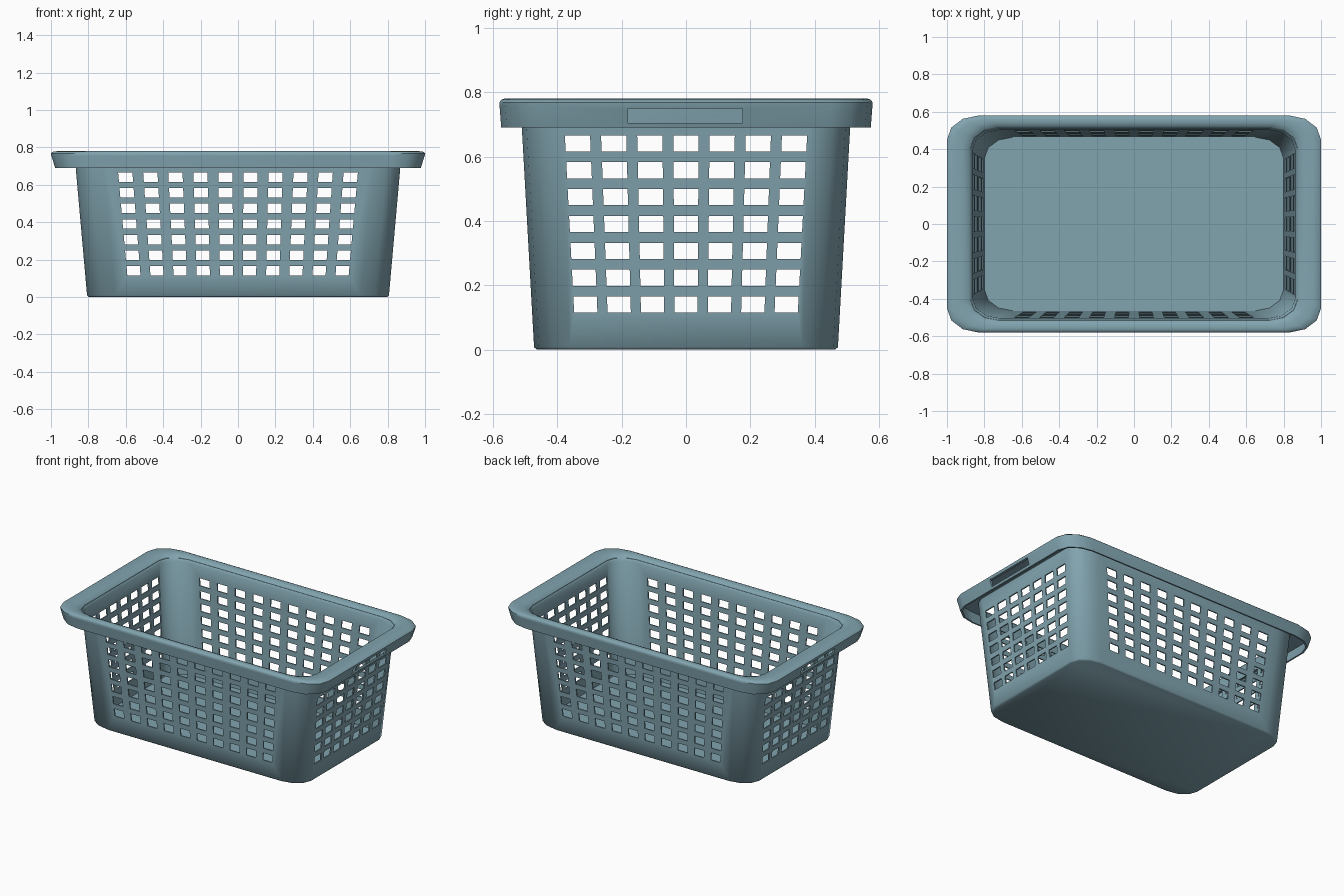
import bpy, bmesh, math

if "Cube" in bpy.data.objects:
    bpy.data.objects.remove(bpy.data.objects["Cube"])

SEG = 3  # segments per rounded corner


def ring(bm, hx, hy, z, rx, ry):
    """Rounded rectangle loop of vertices."""
    out = []
    for q, (sx, sy) in enumerate([(1, 1), (-1, 1), (-1, -1), (1, -1)]):
        for i in range(SEG + 1):
            a = math.pi / 2 * (q + i / SEG)
            out.append(bm.verts.new((sx * (hx - rx) + rx * math.cos(a),
                                     sy * (hy - ry) + ry * math.sin(a), z)))
    return out


def finish(bm, name):
    bmesh.ops.recalc_face_normals(bm, faces=bm.faces)
    me = bpy.data.meshes.new(name)
    bm.to_mesh(me)
    bm.free()
    ob = bpy.data.objects.new(name, me)
    bpy.context.collection.objects.link(ob)
    return ob


def box(bm, x0, x1, y0, y1, z0, z1):
    vs = bmesh.ops.create_cube(bm, size=1)["verts"]
    for v in vs:
        v.co = ((x0 + x1) / 2 + v.co.x * (x1 - x0),
                (y0 + y1) / 2 + v.co.y * (y1 - y0),
                (z0 + z1) / 2 + v.co.z * (z1 - z0))
    return vs


# Thin basket shell: half width, half depth, height, corner radii; from the
# flat underside up the wall, over the rim lip, and down to the inner floor
profile = [
    (0.798, 0.463, 0.000, 0.15, 0.11),
    (0.807, 0.472, 0.008, 0.15, 0.11),
    (0.874, 0.514, 0.762, 0.15, 0.11),
    (0.982, 0.567, 0.762, 0.16, 0.125),
    (0.966, 0.564, 0.690, 0.16, 0.125),
    (0.977, 0.574, 0.690, 0.17, 0.13),
    (0.998, 0.579, 0.755, 0.17, 0.13),
    (1.000, 0.580, 0.768, 0.17, 0.13),
    (0.990, 0.573, 0.777, 0.17, 0.13),
    (0.960, 0.560, 0.781, 0.165, 0.125),
    (0.915, 0.540, 0.779, 0.16, 0.12),
    (0.880, 0.520, 0.770, 0.15, 0.11),
    (0.864, 0.505, 0.745, 0.15, 0.11),
    (0.799, 0.464, 0.010, 0.15, 0.11),
]
bm = bmesh.new()
rings = [ring(bm, *p) for p in profile]
n = len(rings[0])
for a, b in zip(rings, rings[1:]):
    for i in range(n):
        j = (i + 1) % n
        bm.faces.new((a[i], a[j], b[j], b[i]))
bm.faces.new(rings[0])
bm.faces.new(rings[-1])
basket = finish(bm, "laundry_basket")


# Vent cutters: tapered grids of bars running through both opposite walls
def vent_cutter(name, cols, pitch, width, reach, along_x):
    bm = bmesh.new()
    for r in range(7):
        z = 0.14 + r * 0.0835
        for c in range(cols):
            u = (c - (cols - 1) / 2) * pitch
            lo, hi = u - width / 2, u + width / 2
            if along_x:
                vs = box(bm, -reach, reach, lo, hi, z - 0.025, z + 0.025)
            else:
                vs = box(bm, lo, hi, -reach, reach, z - 0.025, z + 0.025)
            for v in vs:
                k = 1 - 0.07 * (0.641 - v.co.z) / 0.5
                if along_x:
                    v.co.y *= k
                else:
                    v.co.x *= k
    return finish(bm, name)


cutters = [vent_cutter("long_wall_vents", 10, 0.1335, 0.076, 0.65, False),
           vent_cutter("short_wall_vents", 7, 0.112, 0.078, 0.93, True)]

# Handle slots in the lip at both ends
bm = bmesh.new()
for s in (-1, 1):
    box(bm, *sorted((s * 0.92, s * 1.05)), -0.18, 0.175, 0.705, 0.749)
cutters.append(finish(bm, "handle_slots"))

bpy.context.view_layer.objects.active = basket
basket.select_set(True)
for c in cutters:
    m = basket.modifiers.new(c.name, "BOOLEAN")
    m.operation = "DIFFERENCE"
    m.solver = "EXACT"
    m.object = c
    bpy.ops.object.modifier_apply(modifier=m.name)
    bpy.data.objects.remove(c)

bpy.ops.object.shade_smooth_by_angle(angle=math.radians(50))

# Blue-grey plastic
mat = bpy.data.materials.new("blue_grey_plastic")
mat.diffuse_color = (0.22, 0.37, 0.43, 1)
mat.use_nodes = True
mat.node_tree.nodes["Principled BSDF"].inputs["Base Color"].default_value = mat.diffuse_color
basket.data.materials.clear()
basket.data.materials.append(mat)
